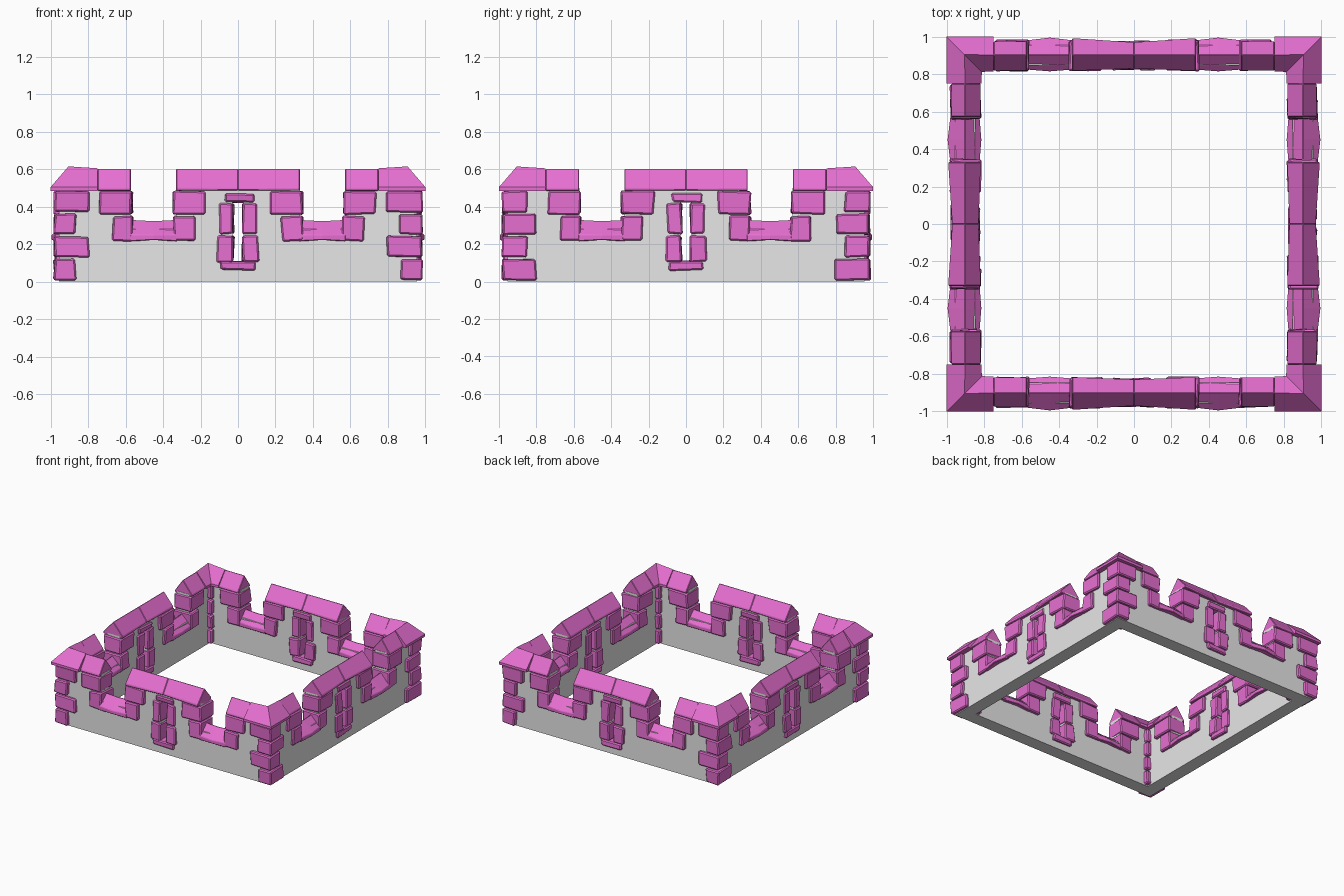
import bpy, bmesh, math, random
from mathutils import Matrix, Vector

random.seed(4)
old = bpy.data.objects.get("Cube")
if old:
    bpy.data.objects.remove(old, do_unlink=True)


def material(name, rgb):
    m = bpy.data.materials.new(name)
    m.use_nodes = True
    col = (*rgb, 1)
    m.diffuse_color = col
    m.node_tree.nodes["Principled BSDF"].inputs["Base Color"].default_value = col
    return m


PINK = material("pink_stone", (0.8, 0.16, 0.64))
GREY = material("grey_wall", (0.8, 0.8, 0.8))


def loft(name, sections, mat, turn=0, bevel=0.0):
    """Join matching cross-sections into one closed solid."""
    bm = bmesh.new()
    rot = Matrix.Rotation(turn * math.pi / 2, 3, 'Z')
    rings = [[bm.verts.new(rot @ Vector(p)) for p in s] for s in sections]
    n = len(rings[0])
    for a, b in zip(rings, rings[1:]):
        for i in range(n):
            j = (i + 1) % n
            bm.faces.new((a[i], a[j], b[j], b[i]))
    bm.faces.new(rings[0])
    bm.faces.new(rings[-1])
    bmesh.ops.recalc_face_normals(bm, faces=bm.faces)
    me = bpy.data.meshes.new(name)
    bm.to_mesh(me)
    bm.free()
    me.materials.append(mat)
    ob = bpy.data.objects.new(name, me)
    bpy.context.collection.objects.link(ob)
    if bevel:
        mod = ob.modifiers.new("worn_edges", 'BEVEL')
        mod.width, mod.segments = bevel, 1
    return ob


def stone(name, xs, ys, zs, turn=0, rough=0.007):
    """Roughly hewn block with slightly uneven corners."""
    def wob():
        return random.uniform(-rough, rough)
    def ring(x):
        return [(x + wob(), y + wob(), z + wob() * 0.6)
                for y, z in ((ys[0], zs[0]), (ys[1], zs[0]), (ys[1], zs[1]), (ys[0], zs[1]))]
    return loft(name, [ring(xs[0]), ring(xs[1])], PINK, turn, 0.008)


def gable(outer, inner, bottom, eave, ridge):
    """Ridged coping profile as (distance from centre, height)."""
    return [(outer, bottom), (outer, eave), (0.902, ridge), (inner, eave), (inner, bottom)]


def coping(name, ends, turn):
    sections = [[(x, -d, z) for d, z in prof] for x, prof in ends]
    return loft(name, sections, PINK, turn, 0.004)


OUT, INN = 0.955, 0.845
cap_thin = gable(0.97, 0.83, 0.487, 0.50, 0.604)
cap_wide = gable(0.992, 0.818, 0.485, 0.505, 0.604)
cap_end = gable(0.975, 0.82, 0.485, 0.50, 0.604)
sill_end = gable(0.98, 0.825, 0.215, 0.25, 0.332)
sill_mid = gable(0.995, 0.815, 0.222, 0.25, 0.325)

for turn, side in enumerate(("front", "left", "back", "right")):
    for s in (-1, 1):
        # Half wall with crenel notch and half of the arrow slit
        def half(end, d):
            pts = [(0, 0), (end, 0), (end, 0.5), (0.57, 0.5), (0.57, 0.28), (0.33, 0.28),
                   (0.33, 0.5), (0, 0.5), (0, 0.43), (0.03, 0.43), (0.03, 0.1), (0, 0.1)]
            return [(s * x, -d, z) for x, z in pts]
        loft(side + "_wall", [half(OUT, OUT), half(INN, INN)], GREY, turn)

        # Copings over the merlons and the sill of the notch
        coping(side + "_merlon_coping", [(0, cap_thin), (s * 0.33, cap_wide)], turn)
        coping(side + "_end_coping", [(s * 0.572, cap_end), (s * 0.75, cap_end)], turn)
        coping(side + "_notch_sill", [(s * 0.325, sill_end), (s * 0.45, sill_mid),
                                      (s * 0.575, sill_end)], turn)

        # Blocks framing the notch
        for xs, zs in (((0.17, 0.345), (0.36, 0.483)), ((0.232, 0.345), (0.217, 0.35)),
                       ((0.565, 0.74), (0.36, 0.483)), ((0.56, 0.672), (0.217, 0.35))):
            stone(side + "_notch_block", [s * x for x in xs], (-0.98, -0.82), zs, turn)

        # Jambs of the arrow slit
        stone(side + "_upper_jamb", (s * 0.023, s * 0.1), (-0.97, -0.83), (0.255, 0.42), turn)
        stone(side + "_lower_jamb", (s * 0.023, s * 0.112), (-0.975, -0.825), (0.105, 0.245), turn)

    # Lintel and sill of the arrow slit
    stone(side + "_slit_lintel", (-0.075, 0.085), (-0.97, -0.83), (0.422, 0.47), turn)
    stone(side + "_slit_sill", (-0.09, 0.09), (-0.975, -0.825), (0.06, 0.108), turn)

# Corner quoins: rows alternate their long direction, with a small inner block
rows = ((0.008, 0.12), (0.132, 0.242), (0.252, 0.362), (0.372, 0.483))
for sx in (-1, 1):
    for sy in (-1, 1):
        for i, zs in enumerate(rows):
            x0, y0 = (0.795, 0.85) if i % 2 else (0.865, 0.8)
            stone("corner_quoin", (sx * x0, sx * 0.982), (sy * y0, sy * 0.982), zs)
            stone("inner_quoin", (sx * 0.81, sx * 0.89), (sy * 0.81, sy * 0.89), zs)

        # Mitred coping wrapping the corner
        prof = gable(1.0, 0.812, 0.485, 0.505, 0.613)
        prof[2] = (0.905, 0.615)
        end = gable(1.0, 0.815, 0.485, 0.505, 0.605)
        loft("corner_coping", [[(sx * 0.75, sy * d, z) for d, z in end],
                               [(sx * d, sy * d, z) for d, z in prof],
                               [(sx * d, sy * 0.75, z) for d, z in end]], PINK)
